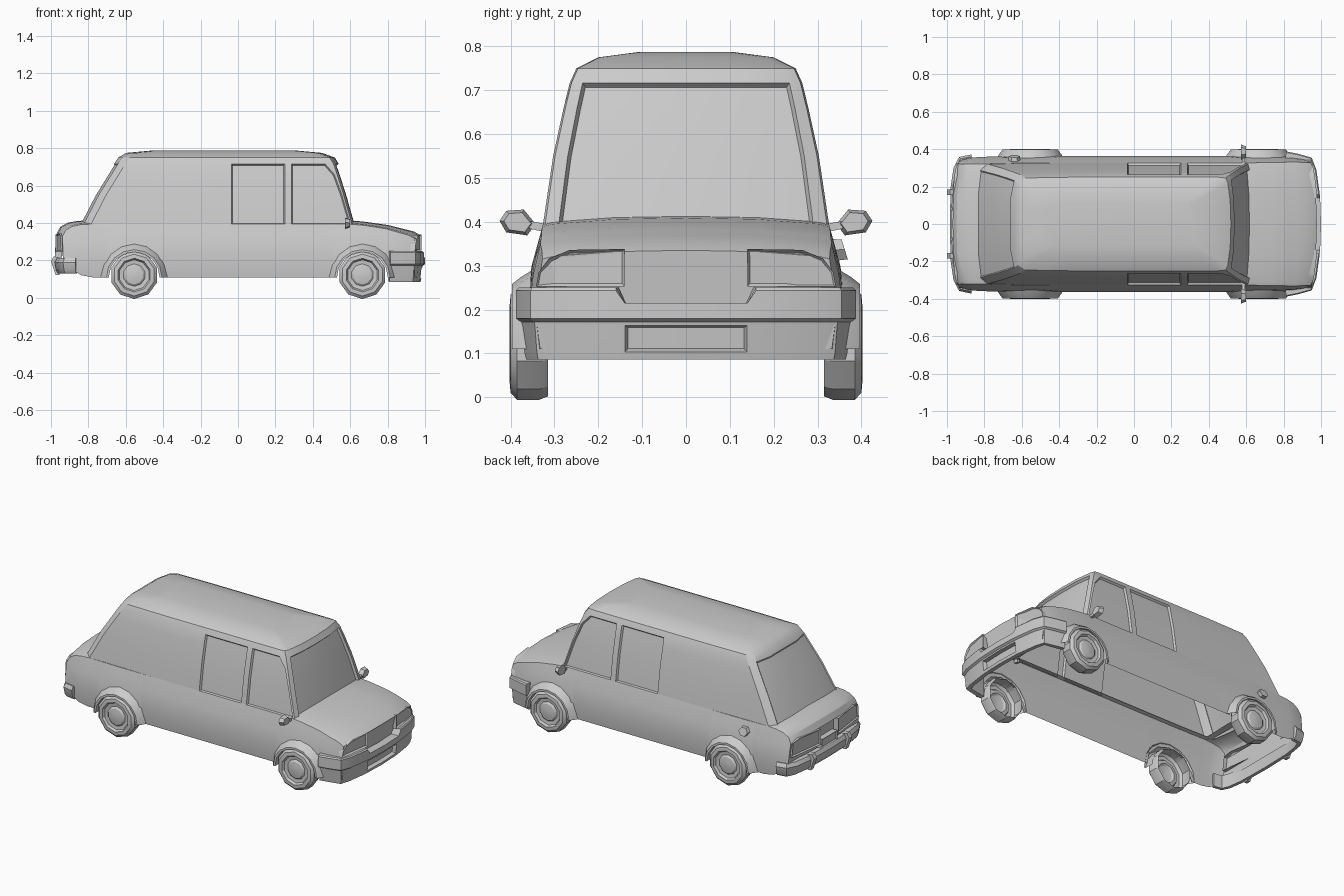
import bpy, bmesh, math
from mathutils import Vector

if "Cube" in bpy.data.objects:
    bpy.data.objects.remove(bpy.data.objects["Cube"])


def lerp(t, table):
    if t <= table[0][0]:
        return table[0][1]
    for (a, u), (b, v) in zip(table, table[1:]):
        if t <= b:
            return u + (v - u) * (t - a) / (b - a)
    return table[-1][1]


def bend(x, y, z):
    # rounds the nose and tail in plan
    k = 0.04 * min(max((abs(x) - 0.7) / 0.27, 0), 1)
    return Vector((x - math.copysign(k * (abs(y) / 0.36) ** 2.5, x), y, z))


def grid(rows, closed=False, caps=(False, False), skip=lambda i, j: False):
    bm = bmesh.new()
    V = [[bm.verts.new(p) for p in r] for r in rows]
    n, F = len(rows[0]), {}
    for i in range(len(rows) - 1):
        for j in range(n if closed else n - 1):
            if not skip(i, j):
                k = (j + 1) % n
                F[i, j] = bm.faces.new((V[i][j], V[i][k], V[i + 1][k], V[i + 1][j]))
    for c, r in zip(caps, (0, -1)):
        if c:
            F[r, 'cap'] = bm.faces.new(V[r])
    bmesh.ops.recalc_face_normals(bm, faces=bm.faces)
    return bm, F


def recess(bm, faces, thickness, depth):
    bmesh.ops.inset_region(bm, faces=faces, thickness=thickness, depth=-depth, use_even_offset=True)


def finish(name, bm):
    me = bpy.data.meshes.new(name)
    bm.to_mesh(me)
    bm.free()
    ob = bpy.data.objects.new(name, me)
    bpy.context.collection.objects.link(ob)
    return ob


WHEELS = {'rear': -0.555, 'front': 0.665}
ARCH_R = 0.16

# Lower body: open-bottomed loft along x, with wheel arches cut into its lower edge
side_y = [(0.1, 0.352), (0.2, 0.366), (0.3, 0.352), (0.395, 0.326)]
width = [(-0.97, 0.94), (-0.9, 0.98), (-0.6, 1), (0.7, 1), (0.9, 0.98), (0.98, 0.94)]
base_z = [(-0.97, 0.19), (-0.88, 0.125), (-0.8, 0.11), (0.98, 0.11)]
belt_z = [(-0.97, 0.325), (-0.95, 0.36), (-0.91, 0.382), (-0.84, 0.395), (0.62, 0.395),
          (0.8, 0.37), (0.94, 0.335), (0.978, 0.315)]
stations = [(x, lerp(x, base_z)) for x in
            (-0.97, -0.95, -0.91, -0.86, -0.79, -0.25, -0.1, 0.1, 0.3, 0.42, 0.88, 0.94, 0.978)]
for wx in WHEELS.values():
    for k in range(7):
        a = math.pi * k / 6
        stations.append((wx + ARCH_R * math.cos(a), 0.11 + ARCH_R * math.sin(a)))
stations.sort()
rows = []
for x, zb in stations:
    zt, w = lerp(x, belt_z), lerp(x, width)
    half = []
    for t in (0, 0.35, 0.7, 1):
        z = zb + (zt - zb) * t
        half.append((lerp(z, side_y) * w, z))
    ye = half[-1][0]
    half += [(ye * 0.93, zt + 0.006), (ye * 0.5, zt + 0.017)]
    full = half + [(0, zt + 0.02)] + [(-y, z) for y, z in reversed(half)]
    rows.append([bend(x, y, z) for y, z in full])


def under_cabin(i, j):
    mid = (stations[i][0] + stations[i + 1][0]) / 2
    return 4 <= j <= 7 and -0.79 < mid < 0.58


bm, F = grid(rows, caps=(True, True), skip=under_cabin)
finish('lower_body', bm)

# Cabin: stacked rings (z, half width, front x, rear x, front edge of door window)
rings = [(0.395, 0.326, 0.637, -0.845, 0.60), (0.55, 0.303, 0.593, -0.765, 0.555),
         (0.66, 0.279, 0.558, -0.697, 0.515), (0.717, 0.265, 0.538, -0.662, 0.465),
         (0.75, 0.250, 0.518, -0.64, 0.45), (0.775, 0.20, 0.45, -0.60, 0.38),
         (0.787, 0.11, 0.32, -0.47, 0.26)]
rows = []
for z, w, xf, xr, xw in rings:
    half = [(xf, 0), (xf - 0.004, w * 0.5), (xf - 0.017, w * 0.89), (xf - 0.028, w * 0.985),
            (xw, w), (min(0.285, xw - 0.03), w), (min(0.25, xw - 0.06), w), (-0.035, w),
            (-0.35, w), (xr + 0.06, w * 0.985), (xr + 0.02, w * 0.88), (xr, w * 0.5), (xr, 0)]
    rows.append([(x, y, z) for x, y in half] + [(x, -y, z) for x, y in half[-2:0:-1]])
bm, F = grid(rows, closed=True, caps=(False, True))
# recessed glass: windscreen, rear window, door and side windows
for cols, depth in (((0, 1, 22, 23), 0.014), ((10, 11, 12, 13), 0.005),
                    ((4,), 0.012), ((19,), 0.012), ((6,), 0.012), ((17,), 0.012)):
    recess(bm, [F[i, j] for i in range(3) for j in cols], 0.006, depth)
finish('cabin', bm)


# Bumpers: profile (outward offset, z) swept along a plan path
def bumper(name, path, profile, notch=False):
    s = math.copysign(1, path[0][0])
    pts = [Vector((x, -y)) for x, y in reversed(path) if y > 0] + [Vector(p) for p in path if p[1] >= 0]
    rows = []
    for i, p in enumerate(pts):
        t = (pts[min(i + 1, len(pts) - 1)] - pts[max(i - 1, 0)]).normalized()
        n = Vector((t.y, -t.x)) * s
        if n.x * s < 0:
            n = -n
        row = []
        for d, z in profile:
            if notch and z > 0.2 and abs(p.y) < 0.145:
                z = 0.215
            q = p + n * d
            row.append((q.x, q.y, z))
        rows.append(row)
    return grid(rows, closed=True, caps=(True, True)), pts


path = [(1.0, 0), (0.995, 0.14), (0.993, 0.16), (0.975, 0.29), (0.95, 0.355), (0.88, 0.375), (0.815, 0.388)]
profile = [(-0.05, 0.25), (-0.006, 0.25), (0, 0.243), (0, 0.18), (-0.012, 0.172),
           (-0.014, 0.163), (-0.02, 0.103), (-0.024, 0.086), (-0.05, 0.088)]
(bm, F), pts = bumper('front_bumper', path, profile, True)
intake = [F[i, 5] for i in range(len(pts) - 1) if abs(pts[i].y + pts[i + 1].y) / 2 < 0.14]
recess(bm, intake, 0.006, 0.022)
finish('front_bumper', bm)

path = [(-0.985, 0), (-0.98, 0.2), (-0.965, 0.3), (-0.935, 0.358), (-0.87, 0.372)]
profile = [(-0.04, 0.212), (-0.012, 0.212), (0, 0.19), (-0.008, 0.145), (-0.02, 0.13), (-0.04, 0.13)]
(bm, F), pts = bumper('rear_bumper', path, profile)
finish('rear_bumper', bm)


# Framed panels on nose and tail: outline in (y, z), recessed centre
def panel(name, outline, x, border, depth):
    back = x - math.copysign(0.035, x)
    bm, F = grid([[bend(back, y, z) for y, z in outline], [bend(x, y, z) for y, z in outline]],
                 closed=True, caps=(False, True))
    recess(bm, [F[-1, 'cap']], border, depth)
    finish(name, bm)


headlight = [(0.14, 0.252), (0.14, 0.338), (0.265, 0.336), (0.312, 0.316), (0.336, 0.285), (0.342, 0.252)]
taillight = [(0.085, 0.245), (0.085, 0.338), (0.27, 0.345), (0.315, 0.33), (0.325, 0.245)]
for s, side in ((1, 'left'), (-1, 'right')):
    panel('headlight_' + side, [(y * s, z) for y, z in headlight], 0.984, 0.007, 0.01)
    panel('tail_light_' + side, [(y * s, z) for y, z in taillight], -0.978, 0.007, 0.008)
panel('number_plate_recess', [(-0.075, 0.215), (-0.075, 0.27), (0.075, 0.27), (0.075, 0.215)], -0.978, 0.006, 0.006)


# Wheels (ten-sided, open at the back) and flared arches
def around(cx, cz, prof, s, angles):
    return [[(cx + r * math.cos(a), s * y, cz + r * math.sin(a)) for a in angles] for r, y in prof]


tyre = [(0.12, 0.315), (0.128, 0.335), (0.128, 0.385), (0.112, 0.4), (0.09, 0.402), (0.082, 0.388),
        (0.06, 0.385), (0.05, 0.394), (0.02, 0.399)]
flare = [(0.18, 0.35), (0.165, 0.375), (0.148, 0.397), (0.136, 0.397), (0.136, 0.34)]
full_turn = [math.radians(18 + 36 * k) for k in range(10)]
full_turn = [a - math.radians(0) for a in full_turn]
half_turn = [math.pi * k / 8 for k in range(9)]
for end, wx in WHEELS.items():
    for s, side in ((1, 'left'), (-1, 'right')):
        bm, F = grid(around(wx, 0.122, tyre, s, full_turn), closed=True, caps=(False, True))
        finish(f'{end}_wheel_{side}', bm)
        bm, F = grid(around(wx, 0.11, flare, s, half_turn))
        finish(f'{end}_wheel_arch_{side}', bm)


# Prism helper for mirrors, stalks, overriders and the filler cap
def prism(name, front, back):
    bm, F = grid([front, back], closed=True, caps=(True, True))
    return finish(name, bm)


mirror = [(0.343, 0.395), (0.37, 0.428), (0.41, 0.425), (0.425, 0.402), (0.41, 0.376), (0.362, 0.369)]
stalk = [(0.3, 0.372), (0.3, 0.392), (0.36, 0.402), (0.36, 0.385)]
over = [(-0.955, 0.215), (-0.985, 0.222), (-1.0, 0.195), (-0.975, 0.122), (-0.955, 0.122)]
for s, side in ((1, 'left'), (-1, 'right')):
    prism('mirror_' + side, [(0.573, y * s, z) for y, z in mirror],
          [(0.6, (0.385 + (y - 0.385) * 0.75) * s, 0.4 + (z - 0.4) * 0.75) for y, z in mirror])
    prism('mirror_stalk_' + side, [(0.578, y * s, z) for y, z in stalk], [(0.594, y * s, z) for y, z in stalk])
    prism('overrider_' + side, [(x, 0.155 * s, z) for x, z in over], [(x, 0.185 * s, z) for x, z in over])

# Fuel filler cap on the left rear wing
hexa = [(math.cos(k * math.pi / 3), math.sin(k * math.pi / 3)) for k in range(6)]
prism('filler_cap', [(-0.64 + 0.034 * c, 0.325, 0.335 + 0.03 * d) for c, d in hexa],
      [(-0.64 + 0.03 * c, 0.362 - 0.008 * d, 0.337 + 0.026 * d) for c, d in hexa])

# Smooth shading with sharp edges kept
for ob in bpy.data.objects:
    ob.select_set(True)
    bpy.context.view_layer.objects.active = ob
bpy.ops.object.shade_smooth_by_angle(angle=math.radians(30))
